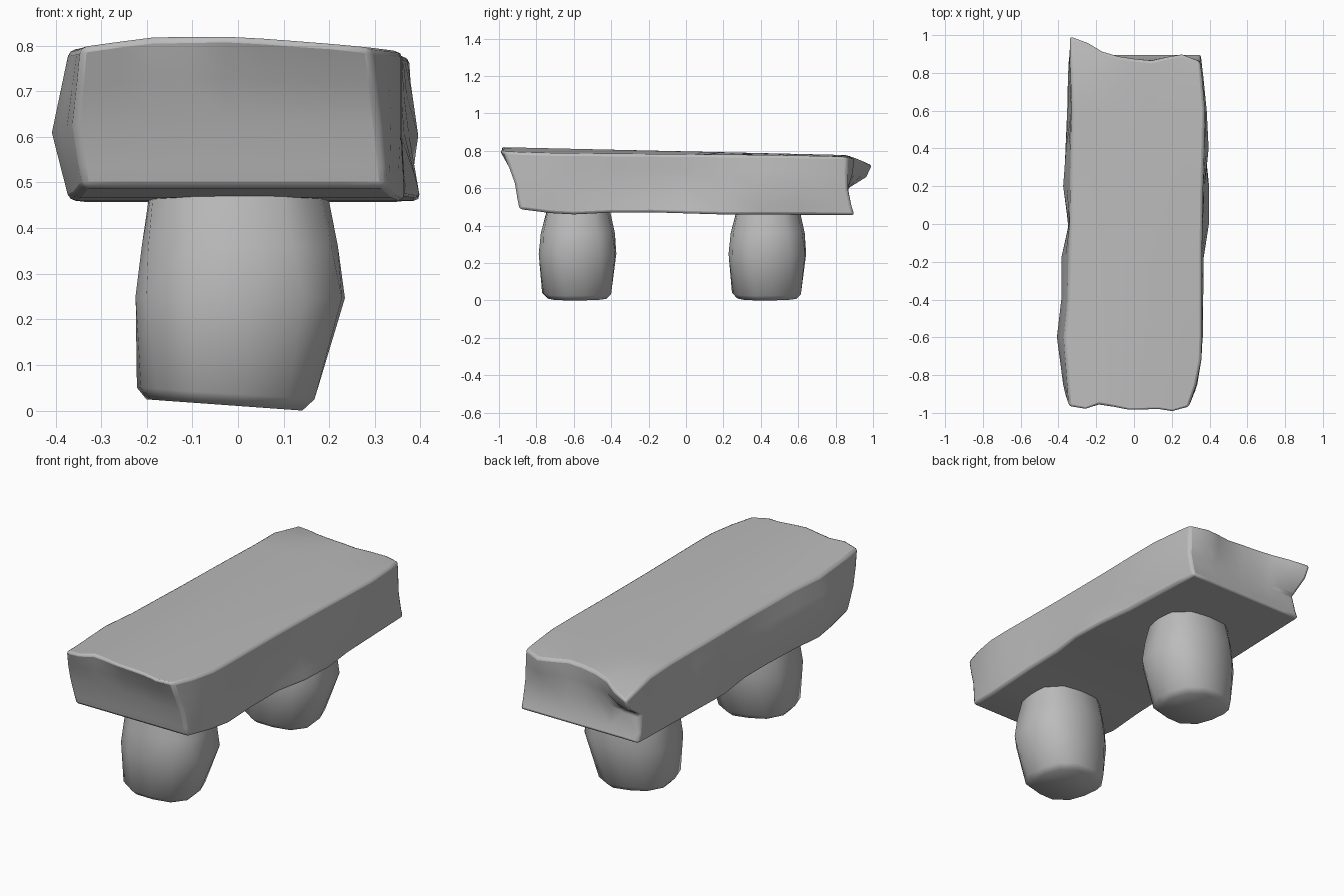
import bpy, bmesh, math
from mathutils import Vector

cube = bpy.data.objects.get("Cube")
if cube:
    bpy.data.objects.remove(cube, do_unlink=True)

stone = bpy.data.materials.new("grey stone")
stone.use_nodes = True
GREY = (0.5, 0.5, 0.5, 1)
stone.diffuse_color = GREY
stone.node_tree.nodes["Principled BSDF"].inputs["Base Color"].default_value = GREY


def lerp(a, b, t):
    return a + (b - a) * t


def curve(points, t):
    """Piecewise linear profile through (t, value) points."""
    if t <= points[0][0]:
        return points[0][1]
    for (t0, a), (t1, b) in zip(points, points[1:]):
        if t <= t1:
            return lerp(a, b, (t - t0) / (t1 - t0))
    return points[-1][1]


def finish(name, bm, angle):
    bmesh.ops.recalc_face_normals(bm, faces=bm.faces)
    mesh = bpy.data.meshes.new(name)
    bm.to_mesh(mesh)
    bm.free()
    mesh.materials.append(stone)
    obj = bpy.data.objects.new(name, mesh)
    bpy.context.collection.objects.link(obj)
    bpy.ops.object.select_all(action='DESELECT')
    obj.select_set(True)
    bpy.context.view_layer.objects.active = obj
    bpy.ops.object.shade_smooth_by_angle(angle=math.radians(angle))
    return obj


# Outlines of the rough seat slab: sides along y, ends along x, heights
LEFT_TOP = [(-.95, -.345), (-.6, -.37), (-.4, -.35), (0, -.34), (.6, -.33), (1, -.34)]
LEFT_MID = [(-.95, -.36), (-.85, -.375), (-.6, -.408), (-.4, -.385), (-.18, -.385),
            (0, -.345), (.2, -.375), (.4, -.36), (.6, -.335), (.8, -.352), (1, -.335)]
LEFT_LOW = [(-.9, -.34), (-.6, -.37), (0, -.35), (.2, -.37), (.9, -.345)]
RIGHT_TOP = [(-.95, .29), (-.85, .33), (-.7, .36), (-.2, .36), (.2, .365), (.6, .375), (.9, .35)]
RIGHT_MID = [(-.95, .31), (-.85, .335), (-.7, .36), (-.18, .355), (.2, .375), (.4, .395),
             (.6, .385), (.9, .355)]
RIGHT_LOW = [(-.9, .325), (-.6, .365), (-.18, .37), (0, .4), (.2, .4), (.4, .375), (.9, .355)]
FRONT_TOP = [(-.35, -.965), (-.26, -.985), (-.18, -.955), (0, -.995), (.1, -.98),
             (.22, -1), (.29, -.97)]
BACK_TOP = [(-.34, 1), (-.24, .96), (-.13, .89), (-.03, .885), (.05, .86), (.13, .87),
            (.24, .905), (.34, .86)]
BASE = [(-.9, .49), (-.65, .458), (-.3, .475), (.2, .46), (.9, .457)]

bm = bmesh.new()
bmesh.ops.create_cube(bm, size=2)


def cut(axis, values):
    normal = Vector((axis == 0, axis == 1, axis == 2))
    for value in values:
        bmesh.ops.bisect_plane(bm, geom=bm.verts[:] + bm.edges[:] + bm.faces[:],
                               plane_co=normal * value, plane_no=normal)


cut(0, [-.72, -.5, -.25, 0, .25, .5, .72])
cut(1, [-.85, -.72, -.6, -.4, -.18, 0, .2, .4, .6, .78])
cut(2, [-.7, -.1, .45])

for v in bm.verts:
    u, t, w = v.co.x, v.co.y, (v.co.z + 1) / 2
    left = curve([(0, curve(LEFT_LOW, t)), (.45, curve(LEFT_MID, t)), (1, curve(LEFT_TOP, t))], w)
    right = curve([(0, curve(RIGHT_LOW, t)), (.45, curve(RIGHT_MID, t)), (1, curve(RIGHT_TOP, t))], w)
    x = lerp(left, right, (u + 1) / 2)
    y = t
    if t < -.99:
        y = curve([(0, -.89), (.15, -.9), (.45, -.915), (.72, -.945), (1, curve(FRONT_TOP, x))], w)
    elif t > .99:
        lip = curve(BACK_TOP, x)
        y = curve([(0, .9), (.15, .885), (.45, .865), (.72, lerp(.87, lip, .75)), (1, lip)], w)
    crown = curve([(-.36, -.025), (-.18, 0), (0, 0), (.17, -.013), (.36, -.03)], x)
    top = lerp(.82, .778, (y + 1) / 1.85) + crown * curve([(-1, 1), (.5, .3)], y)
    # the far corner droops to a thin point
    top -= max(0, y - .87) * .35
    v.co = (x, y, lerp(curve(BASE, y), top, w))

slab = finish("seat_slab", bm, 60)
bevel = slab.modifiers.new("worn_edges", 'BEVEL')
bevel.width = .014
bevel.segments = 2
bevel.limit_method = 'ANGLE'
bevel.angle_limit = math.radians(50)


# Squat rounded legs: (height, half width, half depth, centre x, centre y, twist)
LEG_RINGS = [(.015, .165, .155, -.03, 0, 14), (.04, .19, .18, -.027, 0, 12),
             (.25, .23, .208, .005, .005, 4), (.36, .215, .198, .004, .007, 0),
             (.52, .188, .16, 0, .01, -4)]
SIDES = 12


def leg(name, y_pos):
    bm = bmesh.new()
    rings = []
    for z, half_w, half_d, cx, cy, twist in LEG_RINGS:
        ring = []
        for i in range(SIDES):
            a = math.tau * i / SIDES
            c, s = math.cos(a), math.sin(a)
            # rounded square section
            r = (abs(c) ** 2.8 + abs(s) ** 2.8) ** (-1 / 2.8)
            k = math.radians(twist)
            px, py = r * math.cos(a + k), r * math.sin(a + k)
            tilt = -.075 * px * half_w * max(0, 1 - z / .3)
            ring.append(bm.verts.new((cx + px * half_w, y_pos + cy + py * half_d, z + tilt)))
        rings.append(ring)
    for low, high in zip(rings, rings[1:]):
        for i in range(SIDES):
            j = (i + 1) % SIDES
            bm.faces.new((low[i], low[j], high[j], high[i]))
    bm.faces.new(rings[0][::-1])
    bm.faces.new(rings[-1])
    lowest = min(v.co.z for v in bm.verts)
    for v in bm.verts:
        v.co.z -= lowest * max(0, 1 - v.co.z / .3)
    finish(name, bm, 50)


leg("front_leg", -.585)
leg("back_leg", .43)
